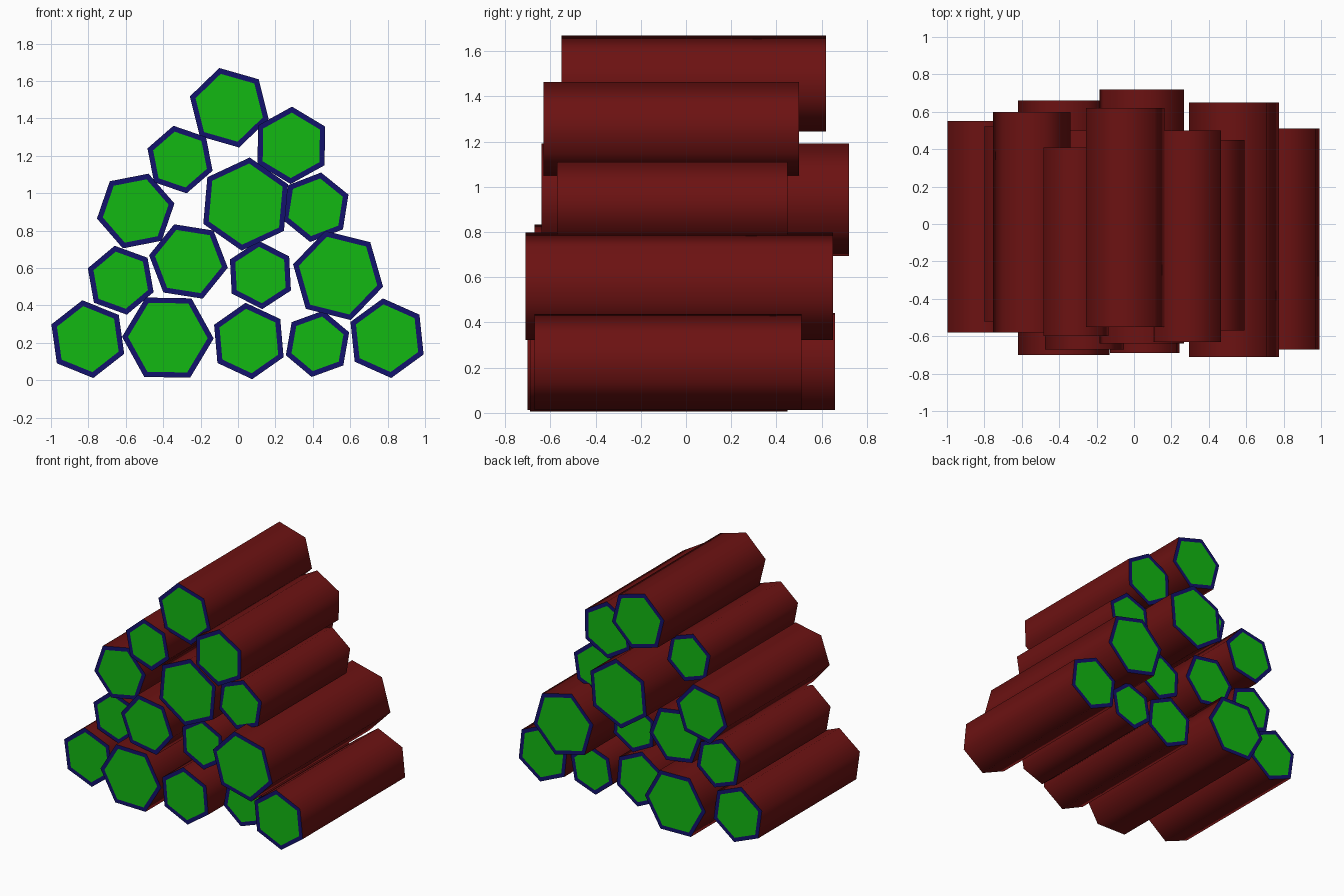
import bpy, bmesh, math

if "Cube" in bpy.data.objects:
    bpy.data.objects.remove(bpy.data.objects["Cube"])

def material(name, rgb):
    m = bpy.data.materials.new(name)
    m.diffuse_color = (*rgb, 1)
    m.use_nodes = True
    m.node_tree.nodes["Principled BSDF"].inputs["Base Color"].default_value = m.diffuse_color
    return m

BARK = material("red bark", (0.15, 0.006, 0.006))
RIM = material("blue rim", (0.006, 0.006, 0.15))
CORE = material("green core", (0.006, 0.48, 0.006))

def log(name, x, z, r, turn, front, back):
    """Six-sided log along y: smooth bark, flat ends with a rim and a core."""
    bm = bmesh.new()

    def ring(y, radius):
        return [bm.verts.new((x + radius * math.cos(math.radians(turn + 60 * i)), y,
                              z + radius * math.sin(math.radians(turn + 60 * i))))
                for i in range(6)]

    def band(a, b, mat, smooth):
        for i in range(6):
            j = (i + 1) % 6
            f = bm.faces.new((a[i], a[j], b[j], b[i]))
            f.material_index, f.smooth = mat, smooth

    outer = [ring(front, r), ring(back, r)]
    inner = [ring(front, r - 0.032), ring(back, r - 0.032)]
    band(outer[0], outer[1], 0, True)            # bark
    for o, c in zip(outer, inner):               # cut ends
        band(o, c, 1, False)
        bm.faces.new(c).material_index = 2
        for i in range(6):
            bm.edges.get((o[i], o[(i + 1) % 6])).smooth = False
    bmesh.ops.recalc_face_normals(bm, faces=bm.faces[:])
    me = bpy.data.meshes.new(name)
    bm.to_mesh(me)
    bm.free()
    for m in (BARK, RIM, CORE):
        me.materials.append(m)
    bpy.context.collection.objects.link(bpy.data.objects.new(name, me))

# Rows of the stack: x, z, radius, turn in degrees, front y, back y
rows = {
    "bottom": [(-0.803, 0.22, 0.21, 38, -0.58, 0.55),
               (-0.375, 0.228, 0.245, -1, -0.70, 0.66),
               (0.058, 0.21, 0.205, 35, -0.69, 0.45),
               (0.425, 0.195, 0.18, 20, -0.53, 0.48),
               (0.797, 0.225, 0.214, 36, -0.67, 0.51)],
    "second": [(-0.627, 0.535, 0.187, 40, -0.52, 0.52),
               (-0.265, 0.635, 0.213, 51, -0.67, 0.50),
               (0.12, 0.563, 0.183, 33, -0.58, 0.43),
               (0.535, 0.56, 0.248, 46, -0.71, 0.65)],
    "third": [(-0.547, 0.905, 0.211, 11, -0.58, 0.60),
              (0.041, 0.942, 0.25, 25, -0.64, 0.72),
              (0.415, 0.925, 0.188, 21, -0.57, 0.45)],
    "fourth": [(-0.31, 1.18, 0.184, 41, -0.60, 0.41),
               (0.285, 1.256, 0.207, 29, -0.63, 0.50)],
    "top": [(-0.047, 1.457, 0.219, 44, -0.55, 0.62)],
}
for row, logs in rows.items():
    for i, spec in enumerate(logs, 1):
        log(f"{row}_log_{i}", *spec)
